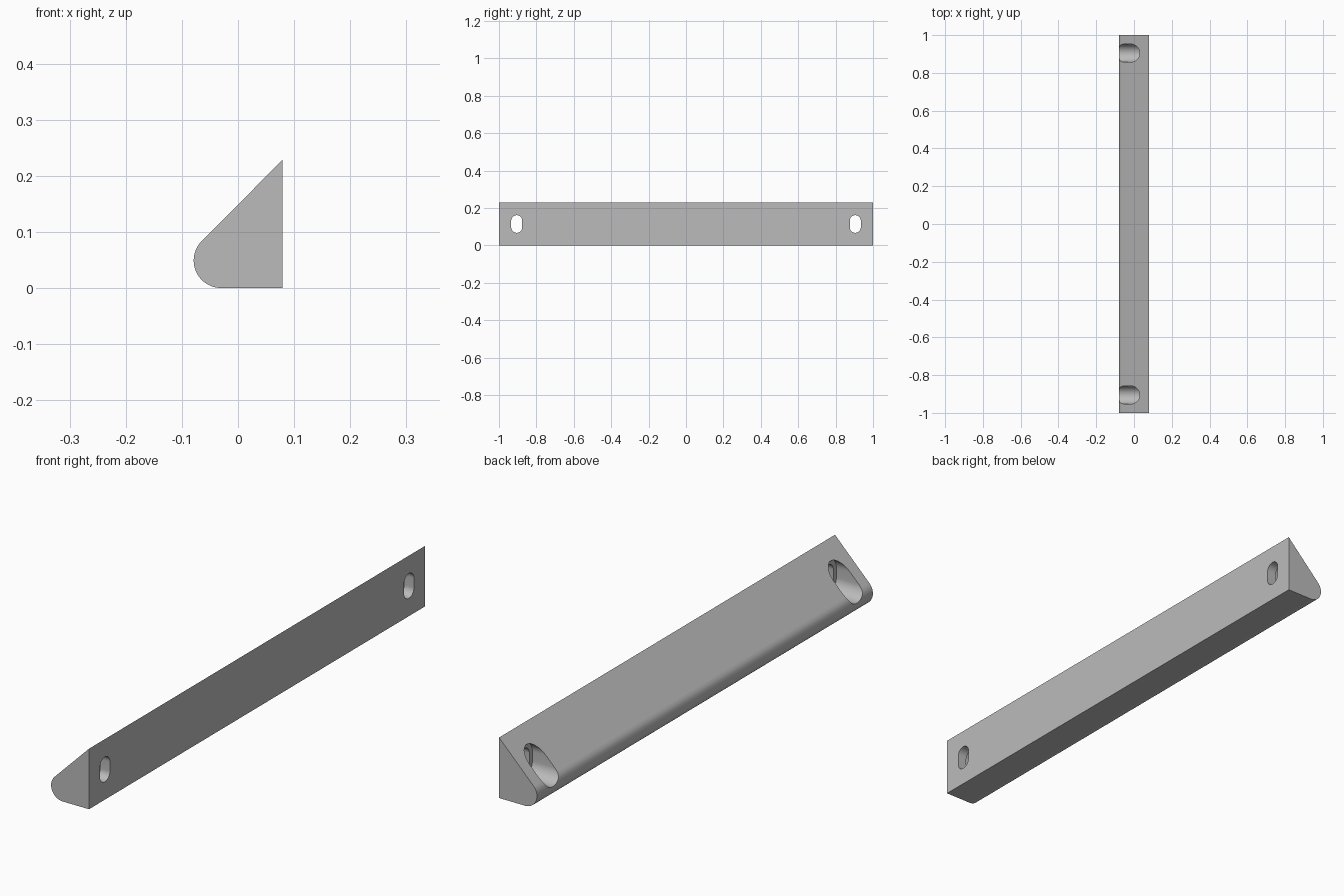
import bpy, bmesh
from math import cos, sin, pi, radians
from mathutils import Vector

cube = bpy.data.objects.get("Cube")
if cube:
    bpy.data.objects.remove(cube, do_unlink=True)

grey = bpy.data.materials.new("mid_grey")
grey.use_nodes = True
colour = (0.5, 0.5, 0.5, 1)
grey.diffuse_color = colour
grey.node_tree.nodes["Principled BSDF"].inputs["Base Color"].default_value = colour


def arc(a, b, r, start, end, steps):
    """Points on an arc centred on (a, b), angles in degrees."""
    angles = [radians(start + (end - start) * i / steps) for i in range(steps + 1)]
    return [(a + r * cos(t), b + r * sin(t)) for t in angles]


def prism(name, points, offset):
    """Extrude a closed outline of 3D points along an offset."""
    bm = bmesh.new()
    face = bm.faces.new([bm.verts.new(p) for p in points])
    result = bmesh.ops.extrude_face_region(bm, geom=[face], use_keep_orig=True)
    moved = [v for v in result["geom"] if isinstance(v, bmesh.types.BMVert)]
    bmesh.ops.translate(bm, verts=moved, vec=Vector(offset))
    bmesh.ops.recalc_face_normals(bm, faces=bm.faces)
    mesh = bpy.data.meshes.new(name)
    bm.to_mesh(mesh)
    bm.free()
    mesh.materials.append(grey)
    obj = bpy.data.objects.new(name, mesh)
    bpy.context.collection.objects.link(obj)
    return obj


def slot_cutter(name, y, radius, x0, x1):
    """Upright slot running along x."""
    z, half = 0.114, 0.0175
    outline = arc(y, z + half, radius, 0, 180, 24) + arc(y, z - half, radius, 180, 360, 24)
    return prism(name, [(x0, a, b) for a, b in outline], (x1 - x0, 0, 0))


# Wedge bar with a rounded lower nose
profile = [(0.079, 0), (0.079, 0.228)] + arc(-0.03, 0.049, 0.049, 135, 270, 24)
bar = prism("wedge_bar", [(x, -1, z) for x, z in profile], (0, 2, 0))

# Through slots with wide recesses at both ends
cutters = []
for end, y in (("front", -0.905), ("back", 0.905)):
    cutters.append(slot_cutter(end + "_slot_cutter", y, 0.0295, -0.2, 0.2))
    cutters.append(slot_cutter(end + "_recess_cutter", y, 0.0475, -0.2, 0.04))

bpy.ops.object.select_all(action="DESELECT")
bar.select_set(True)
bpy.context.view_layer.objects.active = bar
for cutter in cutters:
    cutter.hide_render = True
    cut = bar.modifiers.new(cutter.name, "BOOLEAN")
    cut.operation = "DIFFERENCE"
    cut.solver = "EXACT"
    cut.object = cutter
    bpy.ops.object.modifier_apply(modifier=cut.name)
    bpy.data.objects.remove(cutter, do_unlink=True)

bpy.ops.object.shade_smooth_by_angle(angle=radians(30))
